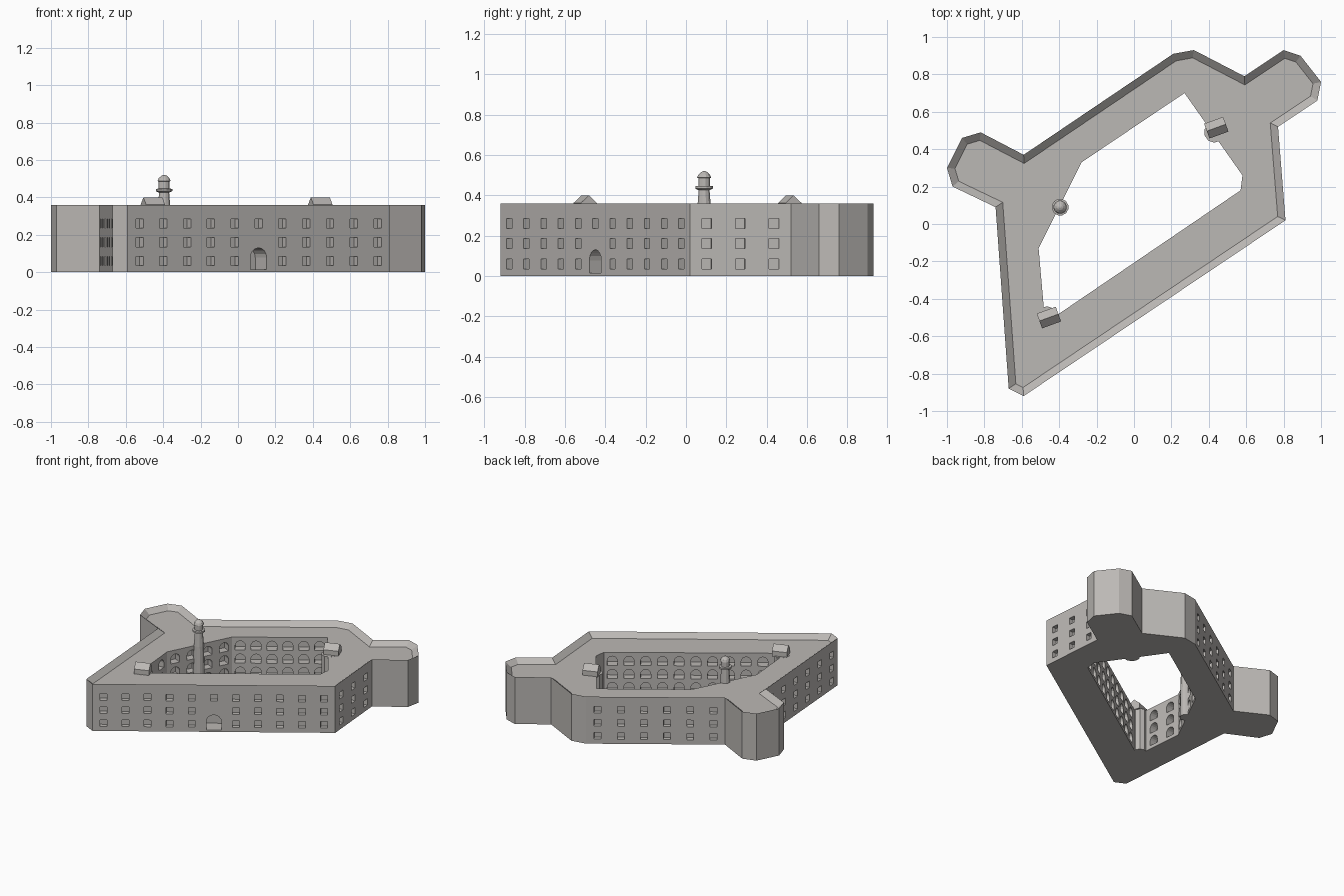
import bpy, bmesh, math
from mathutils import Vector, Matrix

cube = bpy.data.objects.get("Cube")
if cube:
    bpy.data.objects.remove(cube, do_unlink=True)

TOP, DECK = 0.36, 0.325


def material(name, rgb):
    m = bpy.data.materials.new(name)
    m.use_nodes = True
    m.diffuse_color = (*rgb, 1)
    m.node_tree.nodes["Principled BSDF"].inputs["Base Color"].default_value = (*rgb, 1)
    return m


STONE = material("warm grey stone", (0.50, 0.48, 0.46))


def finish(bm, name, hidden=False):
    bmesh.ops.recalc_face_normals(bm, faces=bm.faces[:])
    mesh = bpy.data.meshes.new(name)
    bm.to_mesh(mesh)
    bm.free()
    ob = bpy.data.objects.new(name, mesh)
    bpy.context.collection.objects.link(ob)
    mesh.materials.append(STONE)
    ob.hide_render = hidden
    ob.hide_viewport = hidden
    return ob


def prism(bm, points, offset):
    """Extrude a closed loop of 3D points along offset; returns the far face."""
    low = [bm.verts.new(p) for p in points]
    high = [bm.verts.new(Vector(p) + Vector(offset)) for p in points]
    bm.faces.new(low[::-1])
    cap = bm.faces.new(high)
    n = len(low)
    for i in range(n):
        j = (i + 1) % n
        bm.faces.new((low[i], low[j], high[j], high[i]))
    return cap


def opening(bm, a, b, t, z, w, h, depth, arched=False):
    """Cutter for a recess in the wall from a to b, at fraction t."""
    a, b = Vector((*a, 0)), Vector((*b, 0))
    along = (b - a).normalized()
    normal = Vector((along.y, -along.x, 0))
    r = w / 2
    shape = [(-r, 0), (r, 0)]
    if arched:
        shape += [(r * math.cos(k * math.pi / 8), h - r + r * math.sin(k * math.pi / 8))
                  for k in range(9)]
    else:
        shape += [(r, h), (-r, h)]
    base = a.lerp(b, t) + normal * 0.02
    points = [base + along * u + Vector((0, 0, z + v)) for u, v in shape]
    prism(bm, points, normal * -(depth + 0.02))


def cut(ob, cutter):
    mod = ob.modifiers.new("cut", "BOOLEAN")
    mod.operation = "DIFFERENCE"
    mod.solver = "EXACT"
    mod.object = cutter


# Outline, counterclockwise from the front corner
outline = [(-.59, -.92), (.81, .02), (.77, .52), (.98, .66), (1, .76), (.89, .90),
           (.80, .93), (.59, .79), (.32, .93), (.21, .91), (-.59, .37), (-.82, .49),
           (-.92, .46), (-1, .30), (-.97, .20), (-.74, .09), (-.67, -.88)]
# Courtyard, clockwise
court = [(-.475, -.53), (-.51, -.13), (-.28, .33), (.27, .70), (.58, .26), (.57, .18)]

# Fort body with a parapet around a sunken roof deck
bm = bmesh.new()
cap = prism(bm, [(x, y, 0) for x, y in outline], (0, 0, TOP))
bm.normal_update()
bmesh.ops.inset_region(bm, faces=[cap], thickness=0.04, use_even_offset=True)
for v in cap.verts:
    v.co.z = DECK
body = finish(bm, "fort_walls")

# Courtyard cutter
bm = bmesh.new()
prism(bm, [(x, y, -0.1) for x, y in court[::-1]], (0, 0, 0.7))
cut(body, finish(bm, "courtyard_cutter", True))

# Outer windows and gate
bm = bmesh.new()
for wall, count in ((0, 11), (1, 3), (9, 6), (15, 6)):
    a, b = outline[wall], outline[wall + 1]
    for row in range(3):
        for col in range(count):
            if wall == 0 and col == 5 and row < 2:
                continue
            opening(bm, a, b, (col + 0.5) / count, 0.035 + 0.1 * row, 0.048, 0.05, 0.035)
opening(bm, outline[0], outline[1], 0.5, 0.015, 0.105, 0.115, 0.11, True)

# Arched courtyard windows: wall, columns, start and end fractions
for wall, count, start, end in ((0, 2, .2, 1), (1, 4, 0, 1), (2, 6, 0, 1),
                                (3, 4, 0, 1), (5, 10, 0, .92)):
    a, b = court[wall], court[(wall + 1) % len(court)]
    for row in range(3):
        for col in range(count):
            t = start + (end - start) * (col + 0.5) / count
            opening(bm, a, b, t, 0.025 + 0.1 * row, 0.07, 0.07, 0.06, True)
cut(body, finish(bm, "window_cutter", True))


def turned(name, x, y, profile, sides):
    """Stack of rings from (radius, z) pairs, capped at both ends."""
    bm = bmesh.new()
    rings = []
    for r, z in profile:
        angles = [2 * math.pi * (k + 0.5) / sides for k in range(sides)]
        rings.append([bm.verts.new((x + r * math.cos(q), y + r * math.sin(q), z))
                      for q in angles])
    for low, high in zip(rings, rings[1:]):
        for k in range(sides):
            j = (k + 1) % sides
            bm.faces.new((low[k], low[j], high[j], high[k]))
    bm.faces.new(rings[0][::-1])
    bm.faces.new(rings[-1])
    return finish(bm, name)


# Lighthouse tower on the courtyard wall
turned("lighthouse", -.395, .09,
       [(.043, 0), (.036, DECK), (.028, .425), (.045, .433), (.045, .445), (.03, .447),
        (.03, .485), (.036, .487), (.03, .502), (.016, .515), (.004, .52)], 12)

# Stair turrets with gabled roof hatches
for side, x, y in (("front", -.455, -.50), ("back", .44, .515)):
    turned(side + "_stair_turret", x - .01, y - .025 if side == "back" else y + .005,
           [(.055, 0), (.055, DECK + .001)], 10)
    bm = bmesh.new()
    gable = [(-.054, -.042, DECK - .005), (-.054, .042, DECK - .005), (-.054, .042, .362),
             (-.054, 0, .40), (-.054, -.042, .362)]
    prism(bm, gable, (.108, 0, 0))
    bm.transform(Matrix.Translation((x, y, 0)) @ Matrix.Rotation(math.radians(20), 4, "Z"))
    finish(bm, side + "_roof_hatch")
